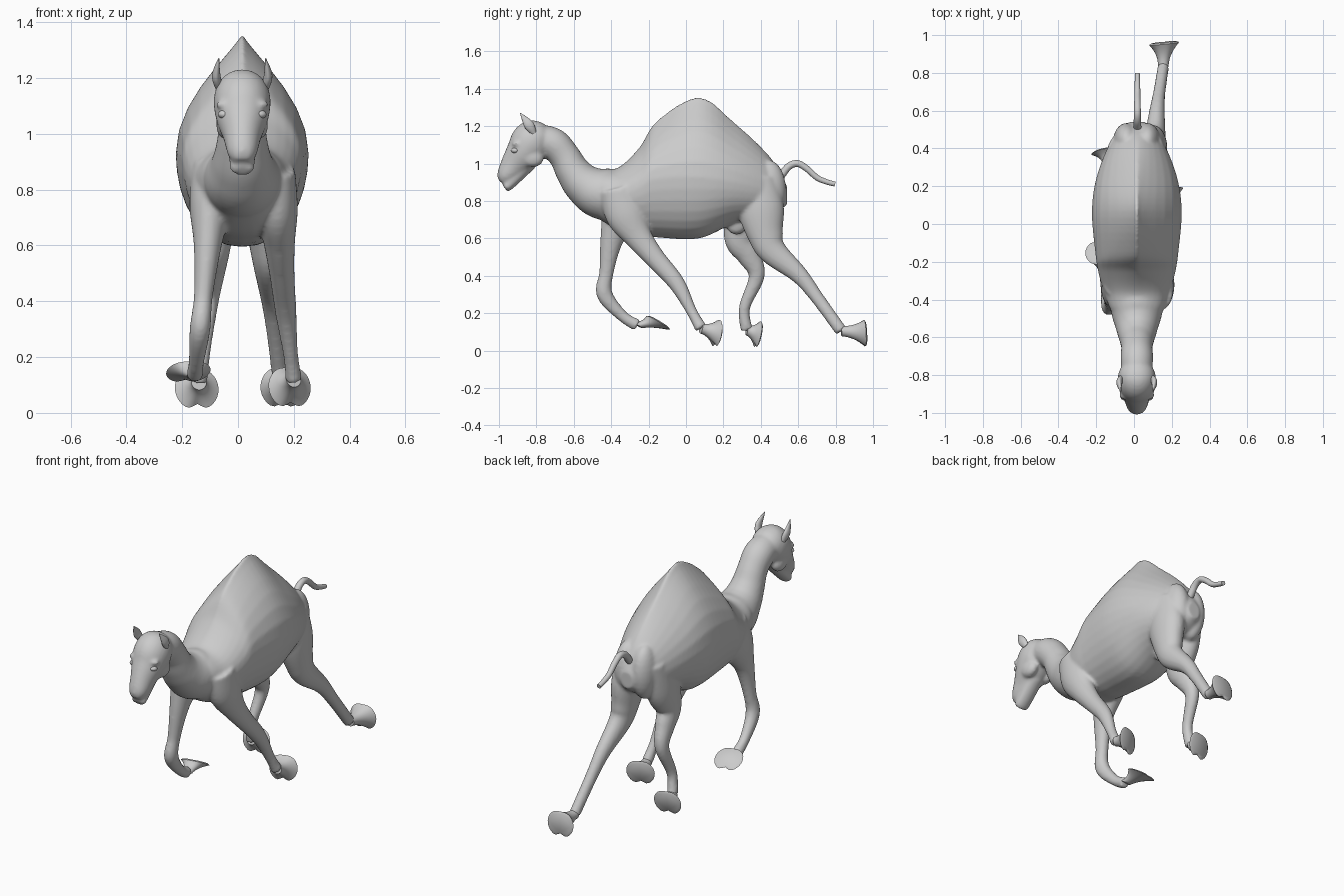
import bpy, bmesh, math
from mathutils import Vector, Matrix

if "Cube" in bpy.data.objects:
    bpy.data.objects.remove(bpy.data.objects["Cube"])

CX = 0.015   # body centre line
SIDES = 32


def smooth_path(keys, steps=6):
    """Catmull-Rom through tuples of any length."""
    out = []
    for i in range(len(keys) - 1):
        a, b = keys[max(i - 1, 0)], keys[i]
        c, d = keys[i + 1], keys[min(i + 2, len(keys) - 1)]
        for s in range(steps):
            t = s / steps
            out.append([q + 0.5 * t * (r - p + t * (2 * p - 5 * q + 4 * r - w + t * (3 * (q - r) + w - p)))
                        for p, q, r, w in zip(a, b, c, d)])
    return out + [list(keys[-1])]


def angles():
    return [2 * math.pi * k / SIDES for k in range(SIDES)]


def loft(bm, rings):
    rows = [[bm.verts.new(p) for p in ring] for ring in rings]
    faces = [bm.faces.new((r0[i - 1], r0[i], r1[i], r1[i - 1]))
             for r0, r1 in zip(rows, rows[1:]) for i in range(SIDES)]
    faces += [bm.faces.new(rows[0][::-1]), bm.faces.new(rows[-1])]
    bmesh.ops.recalc_face_normals(bm, faces=faces)


def tube(bm, keys):
    """keys: x, y, z, half width across, half depth in the side plane."""
    pts = smooth_path(keys)
    rings = []
    for i, p in enumerate(pts):
        t = (Vector(pts[min(i + 1, len(pts) - 1)][:3]) - Vector(pts[max(i - 1, 0)][:3])).normalized()
        side = (Vector((1, 0, 0)) - t * t.x).normalized()
        up = t.cross(side)
        rings.append([Vector(p[:3]) + side * p[3] * math.cos(a) + up * p[4] * math.sin(a)
                      for a in angles()])
    loft(bm, rings)


def ball(bm, centre, radii):
    m = Matrix.Translation(centre) @ Matrix.Diagonal((*radii, 1))
    bmesh.ops.create_uvsphere(bm, u_segments=24, v_segments=14, radius=1, matrix=m)


def finish(bm, name):
    me = bpy.data.meshes.new(name)
    bm.to_mesh(me)
    bm.free()
    ob = bpy.data.objects.new(name, me)
    bpy.context.collection.objects.link(ob)
    bpy.ops.object.select_all(action='DESELECT')
    ob.select_set(True)
    bpy.context.view_layer.objects.active = ob
    bpy.ops.object.shade_smooth_by_angle(angle=math.radians(50))
    return ob


skin = bmesh.new()

# Torso and hump: y, top, bottom, half width; taller rings get a sharper ridge
torso = [(-.52, .93, .74, .08), (-.46, .965, .70, .135), (-.36, .98, .645, .175),
         (-.25, 1.085, .62, .205), (-.15, 1.235, .605, .22), (.07, 1.36, .6, .238),
         (.26, 1.22, .68, .21), (.45, 1.035, .72, .13), (.54, .88, .78, .04)]
rings = []
for y, top, bot, w in smooth_path(torso):
    ridge = max(.9, 1 + 3.7 * (top - .95))
    mid = min(.84 + .09 * math.cos(math.pi * y), (top + bot) / 2 + .02)
    ring = []
    for a in angles():
        c, s = math.cos(a), math.sin(a)
        x = math.copysign(abs(c) ** (ridge if s > 0 else .9), c) * w
        ring.append((CX + x, y, mid + s * (top - mid if s > 0 else mid - bot)))
    rings.append(ring)
loft(skin, rings)

# Neck: y, z, radius
neck = [(-.28, .82, .14), (-.45, .84, .138), (-.545, .89, .112), (-.605, .96, .093),
        (-.65, 1.04, .083), (-.71, 1.105, .086), (-.79, 1.13, .08)]
tube(skin, [(CX, y, z, r, r) for y, z, r in neck])

# Head and lower jaw: y, z, half width, half depth
skull = [(-.735, 1.16, .05, .04), (-.765, 1.15, .085, .085), (-.82, 1.12, .102, .112),
         (-.868, 1.055, .093, .098), (-.92, .99, .068, .075), (-.965, .93, .052, .05),
         (-.982, .9, .03, .025)]
jaw = [(-.84, 1.0, .05, .04), (-.95, .885, .045, .03), (-.968, .868, .032, .018)]
for keys in (skull, jaw):
    tube(skin, [(CX, *k) for k in keys])
ball(skin, (CX, -.975, .945), (.035, .027, .035))

# Brows, cheeks and rump
for s in (-1, 1):
    ball(skin, (CX + s * .062, -.908, 1.105), (.034, .022, .016))
    ball(skin, (CX + s * .058, -.82, 1.03), (.035, .06, .05))
    ball(skin, (CX + s * .055, .44, .86), (.07, .095, .16))

# Belly sheath
ball(skin, (CX, .27, .675), (.04, .055, .055))


def foot(name, ankle, sole, normal):
    """Two-toed pad flaring from the ankle to a broad sole, toes hanging down."""
    n = Vector(normal).normalized()
    toe = Vector((0, 0, -1))
    toe = (toe - n * toe.dot(n)).normalized()
    side = n.cross(toe)
    rings = []
    for i in range(11):
        t = min(i / 9, 1)
        r = .028 + .052 * t ** 2.2 - (.013 if i == 10 else 0)
        c = Vector(ankle).lerp(Vector(sole), t) + n * (.007 if i == 10 else 0)
        ring = []
        for a in angles():
            d = min(a, 2 * math.pi - a)
            cleft = math.exp(-(d / .3) ** 2) + .4 * math.exp(-((d - math.pi) / .5) ** 2)
            q = r * (1 - .3 * t * t * cleft)
            ring.append(c + toe * q * math.cos(a) + side * q * math.sin(a))
        rings.append(ring)
    bm = bmesh.new()
    loft(bm, rings)
    finish(bm, name + "_foot")


def leg(name, x_top, x_foot, path, sole, normal):
    """path: y, z, radius; x drifts outward going down, thick parts are deeper."""
    z0, z1 = path[0][1], path[-1][1]
    keys = []
    for y, z, r in path:
        f = (z0 - z) / (z0 - z1)
        keys.append((x_top + (x_foot - x_top) * f ** 1.5, y, z, r, r * (1.1 + 9 * (r - .03))))
    tube(skin, keys)
    foot(name, keys[-1][:3], sole, normal)


leg("front_left", -.095, -.155,
    [(-.29, .88, .07), (-.34, .74, .074), (-.395, .6, .05), (-.425, .42, .034),
     (-.435, .3, .037), (-.34, .185, .028), (-.26, .135, .03)],
    (-.178, -.15, .148), (-.1, .5, .85))
leg("front_right", .135, .2,
    [(-.36, .87, .07), (-.32, .73, .074), (-.255, .61, .056), (-.17, .5, .045),
     (-.05, .36, .038), (.03, .21, .027), (.08, .12, .03)],
    (.185, .165, .093), (-.3, .85, -.15))
leg("back_left", -.07, -.14,
    [(.38, .92, .07), (.33, .74, .077), (.29, .6, .062), (.335, .51, .05),
     (.378, .4, .037), (.313, .23, .028), (.325, .11, .03)],
    (-.148, .385, .087), (-.2, .95, -.2))
leg("back_right", .09, .155,
    [(.38, .92, .07), (.4, .76, .08), (.425, .62, .067), (.465, .53, .056),
     (.605, .405, .04), (.7, .285, .032), (.83, .105, .03)],
    (.16, .955, .093), (-.1, 1, .05))

# Fuse everything into one soft skin
body = finish(skin, "camel_body")
fuse = body.modifiers.new("fuse", 'REMESH')
fuse.mode = 'VOXEL'
fuse.voxel_size = 0.009
fuse.use_smooth_shade = True
soft = body.modifiers.new("soften", 'SMOOTH')
soft.factor = 0.5
soft.iterations = 7

# Tail
bm = bmesh.new()
tail = [(.47, .9), (.508, .935), (.55, .985), (.597, 1.0), (.647, .972),
        (.7, .925), (.75, .903), (.797, .89)]
tube(bm, [(.018, y, z, r, r) for (y, z), r in zip(tail, (.022 - .0013 * i for i in range(8)))])
finish(bm, "tail")

# Ears and eyes
for s, label in ((-1, "left"), (1, "right")):
    bm = bmesh.new()
    tube(bm, [(CX + s * .082, -.815, 1.165, .014, .016), (CX + s * .093, -.842, 1.21, .015, .026),
              (CX + s * .084, -.886, 1.27, .002, .002)])
    finish(bm, label + "_ear")
    bm = bmesh.new()
    ball(bm, (CX + s * .062, -.913, 1.07), (.025, .022, .016))
    finish(bm, label + "_eye")
